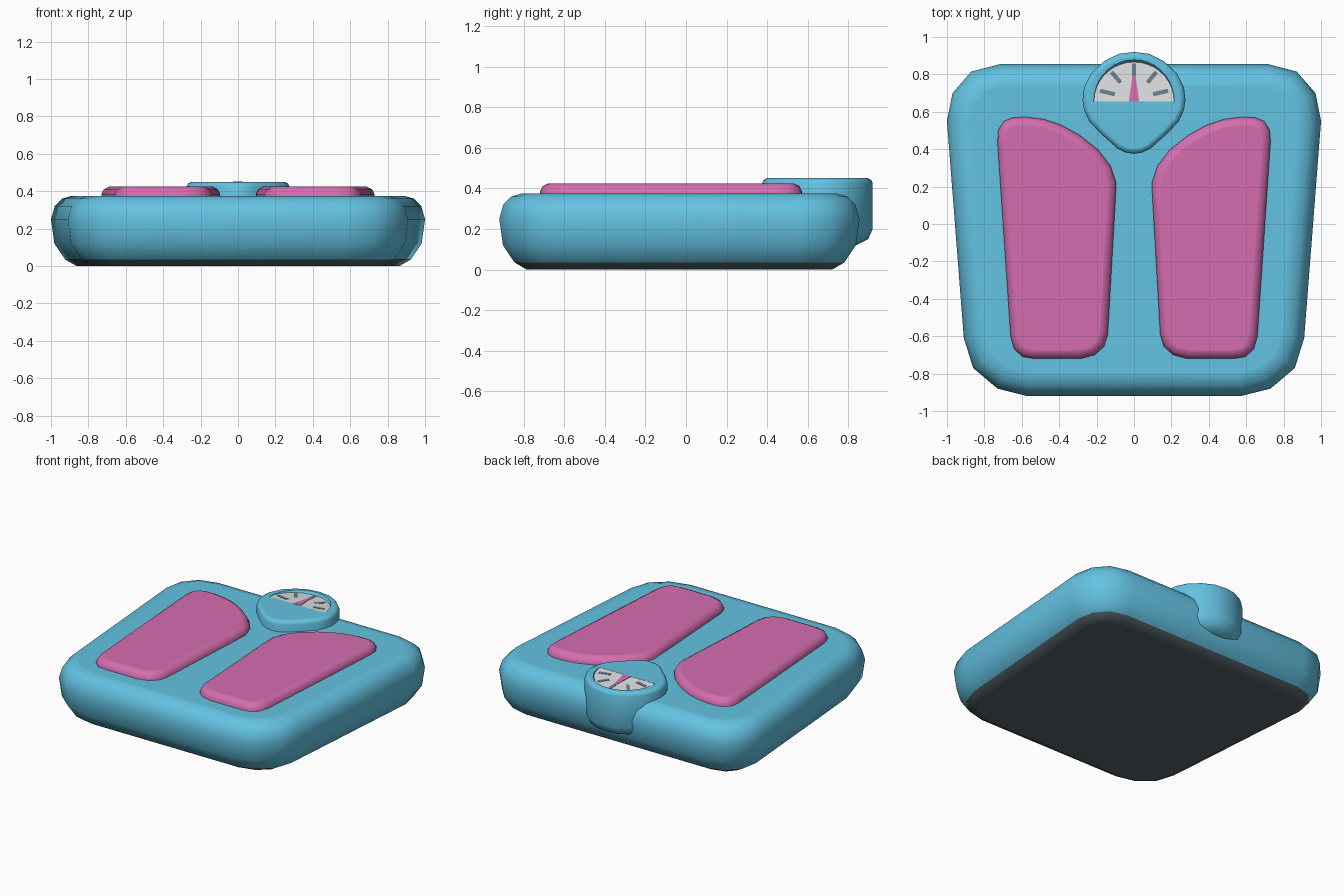
import bpy, bmesh, math
from mathutils import Vector

if "Cube" in bpy.data.objects:
    bpy.data.objects.remove(bpy.data.objects["Cube"])


def material(name, rgb):
    m = bpy.data.materials.new(name)
    m.diffuse_color = (*rgb, 1.0)
    m.use_nodes = True
    m.node_tree.nodes["Principled BSDF"].inputs["Base Color"].default_value = m.diffuse_color
    return m


BLUE = material("sky_blue", (0.125, 0.54, 0.76))
PINK = material("pink", (0.66, 0.155, 0.43))
DARK = material("dark_grey", (0.09, 0.122, 0.137))
WHITE = material("light_grey", (0.72, 0.74, 0.75))
SLATE = material("slate", (0.15, 0.215, 0.275))


def mirrored(half):
    """Close a right-hand half outline (bottom to top) over x = 0."""
    return half + [(-x, y) for x, y in reversed(half) if x > 0]


def inset(outline, d):
    """Move a counter-clockwise outline inwards by d."""
    pts = [Vector(p) for p in outline]
    out = []
    for i, p in enumerate(pts):
        a = (p - pts[i - 1]).normalized()
        b = (pts[(i + 1) % len(pts)] - p).normalized()
        na, nb = Vector((-a.y, a.x)), Vector((-b.y, b.x))
        out.append(p + (na + nb) * d / (1 + na.dot(nb)))
    return out


def finish(bm, name, mats, angle=60):
    bmesh.ops.recalc_face_normals(bm, faces=bm.faces)
    for f in bm.faces:
        f.smooth = True
    for e in bm.edges:
        e.smooth = e.calc_face_angle(0) < math.radians(angle)
    me = bpy.data.meshes.new(name)
    bm.to_mesh(me)
    bm.free()
    for m in mats:
        me.materials.append(m)
    ob = bpy.data.objects.new(name, me)
    bpy.context.collection.objects.link(ob)
    return ob


def bridge(bm, a, b):
    n = len(a)
    for i in range(n):
        bm.faces.new((a[i], a[(i + 1) % n], b[(i + 1) % n], b[i]))


def loft(bm, outline, layers, cap=True):
    """Stack inset copies of an outline; layers are (z, inset)."""
    rings = [[bm.verts.new((p.x, p.y, z)) for p in inset(outline, d)] for z, d in layers]
    for a, b in zip(rings, rings[1:]):
        bridge(bm, a, b)
    bm.faces.new(rings[0][::-1])
    if cap:
        bm.faces.new(rings[-1])
    return rings[-1]


# Body with dark underside
body = mirrored([(0.57, -0.92), (0.73, -0.88), (0.86, -0.77), (0.91, -0.61),
                 (1.0, 0.55), (0.97, 0.70), (0.87, 0.815), (0.715, 0.855)])
bm = bmesh.new()
loft(bm, body, [(0, 0.15), (0, 0.135), (0.035, 0.075), (0.12, 0.018), (0.25, 0),
                (0.32, 0.02), (0.36, 0.06), (0.375, 0.11), (0.375, 0.125)])
for f in bm.faces:
    f.material_index = int(f.calc_center_median().z < 0.03)
finish(bm, "scale_body", [BLUE, DARK])

# Foot pads
pad = [(0.285, -0.72), (0.53, -0.72), (0.595, -0.71), (0.64, -0.67), (0.66, -0.60),
       (0.73, 0.44), (0.725, 0.505), (0.695, 0.55), (0.645, 0.57), (0.57, 0.572),
       (0.48, 0.56), (0.39, 0.53), (0.29, 0.475), (0.19, 0.395), (0.125, 0.31),
       (0.095, 0.22), (0.10, 0.11), (0.14, -0.59), (0.16, -0.655), (0.21, -0.70)]
for name, s in (("right_foot_pad", 1), ("left_foot_pad", -1)):
    bm = bmesh.new()
    loft(bm, [(s * x, y) for x, y in pad][::s],
         [(0.36, 0), (0.385, 0), (0.411, 0.014), (0.425, 0.042), (0.425, 0.047)])
    finish(bm, name, [PINK])

# Dial housing: teardrop with a half-round window sunk into the top
teardrop = mirrored([(0, 0.375), (0.045, 0.382), (0.09, 0.405), (0.18, 0.485), (0.24, 0.55),
                     (0.267, 0.61), (0.275, 0.665), (0.267, 0.73), (0.23, 0.805),
                     (0.16, 0.87), (0.08, 0.91), (0, 0.92)])
TOP, BASE = 0.45, 0.655


def floor_z(y):
    return TOP - 0.001 - 0.075 * (y - BASE)


def half_round(rx, ry, n=18):
    return [(rx * math.cos(math.pi * i / n), BASE + ry * math.sin(math.pi * i / n))
            for i in range(n + 1)]


bm = bmesh.new()
outer = loft(bm, teardrop, [(0.12, 0.08), (0.15, 0.022), (0.2, 0), (0.425, 0),
                            (0.441, 0.007), (TOP, 0.024), (TOP, 0.027)], cap=False)
rim = [bm.verts.new((x, y, TOP)) for x, y in half_round(0.216, 0.224)]
low = [bm.verts.new((x, y, floor_z(y))) for x, y in half_round(0.214, 0.211)]
bridge(bm, rim, low)
face = bm.faces.new(low)
face.material_index = 1
loops = [bm.edges.get((r[i - 1], r[i])) for r in (outer, rim) for i in range(len(r))]
bmesh.ops.triangle_fill(bm, edges=loops, use_beauty=True, normal=(0, 0, 1))
face_edges = list(face.edges)
finish(bm, "dial_housing", [BLUE, WHITE], 42)


def plate(name, pts, mat, lift):
    """Thin plate lying on the sloping dial face."""
    bm = bmesh.new()
    a = [bm.verts.new((x, y, floor_z(y) - 0.001)) for x, y in pts]
    b = [bm.verts.new((x, y, floor_z(y) + lift)) for x, y in pts]
    bridge(bm, a, b)
    bm.faces.new(a[::-1])
    bm.faces.new(b)
    finish(bm, name, [mat], 30)


# Dial marks and needle
for i, (deg, start) in enumerate(((13, 0.105), (50, 0.112), (90, 0.115),
                                  (130, 0.112), (167, 0.105))):
    c, s = math.cos(math.radians(deg)), math.sin(math.radians(deg))
    plate(f"dial_mark_{i + 1}",
          [(r * c - w * s, 0.67 + r * s + w * c)
           for r, w in ((start, -0.011), (0.187, -0.011), (0.187, 0.011), (start, 0.011))],
          SLATE, 0.002)
plate("dial_needle", [(-0.028, BASE), (0.028, BASE), (0.007, 0.80), (-0.007, 0.80)], PINK, 0.003)
